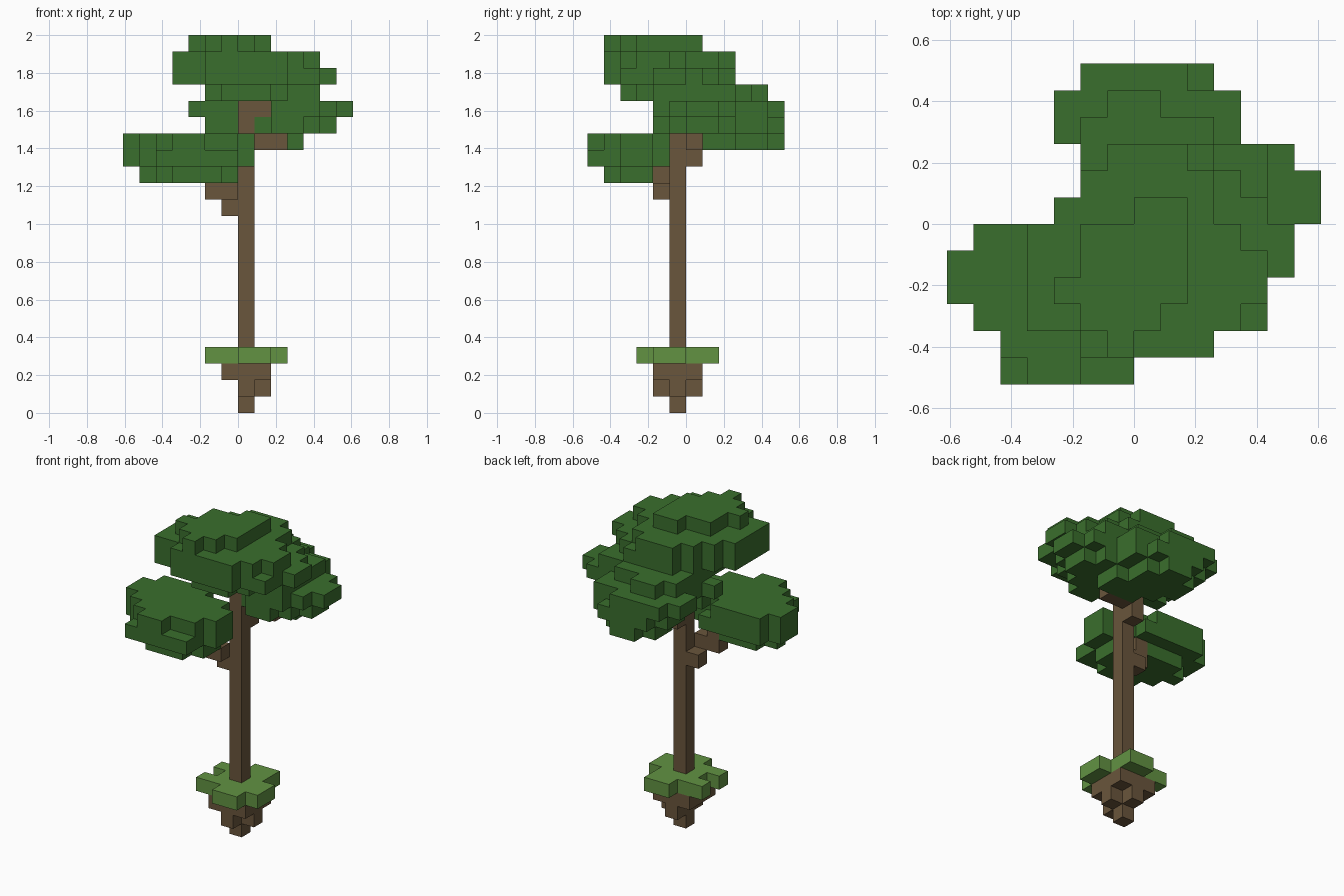
import bpy
import bmesh
from mathutils import Vector

cube = bpy.data.objects.get("Cube")
if cube:
    bpy.data.objects.remove(cube, do_unlink=True)

UNIT = 2 / 23  # edge of one block


def make_material(name, red, green, blue):
    mat = bpy.data.materials.new(name)
    mat.use_nodes = True
    color = (red, green, blue, 1)
    mat.diffuse_color = color
    shader = mat.node_tree.nodes["Principled BSDF"]
    shader.inputs["Base Color"].default_value = color
    shader.inputs["Roughness"].default_value = 0.9
    return mat


bark = make_material("bark brown", 0.144, 0.092, 0.045)
leaf = make_material("leaf green", 0.042, 0.156, 0.026)
grass = make_material("grass green", 0.122, 0.288, 0.055)


def layer(part, level, start, *rows):
    """Fill rows of blocks, each (first x, last x), going back from start."""
    for offset, (first, last) in enumerate(rows):
        for x in range(first, last + 1):
            part.add((x, start + offset, level))


# Root ball: tapers down to a single block
root_ball = {(0, -1, 0)}
layer(root_ball, 1, -2, (0, 0), (0, 1), (0, 0))
layer(root_ball, 2, -2, (-1, 1), (-1, 1), (-1, 1))

# Grass patch with ragged arms
grass_patch = set()
layer(grass_patch, 3, -3, (0, 1), (-2, 2), (-1, 2), (-2, 1), (0, 1))

# Trunk
trunk = set()
for level in range(3, 17):
    layer(trunk, level, -1, (0, 0))

# Branches into the two crowns
low_branch = {(-1, -1, 12)}
layer(low_branch, 13, -2, (-2, -1))
layer(low_branch, 14, -2, (-2, -2))

high_branch = set()
layer(high_branch, 15, 0, (0, 0))
layer(high_branch, 16, 0, (0, 2))
layer(high_branch, 17, -1, (0, 0))
layer(high_branch, 18, -1, (0, 1))

# Low side crown
low_crown = set()
layer(low_crown, 14, -5, (-4, -2), (-5, -1), (-6, -1), (-5, -3))
layer(low_crown, 15, -6, (-5, -1), (-5, -1), (-6, 0), (-7, 0), (-7, -1), (-6, -2))
layer(low_crown, 16, -6, (-4, -3), (-5, -1), (-6, 0), (-7, 0), (-7, -1), (-6, -3))

# Rear crown
rear_crown = set()
layer(rear_crown, 16, 1, (1, 3), (0, 3), (-1, 2), (-1, 2), (0, 1))
layer(rear_crown, 17, -2, (2, 3), (1, 4), (-2, 5), (-1, 5),
      (-1, 4), (-2, 3), (-2, 3), (-1, 2))
layer(rear_crown, 18, -2, (2, 4), (2, 5), (-3, 6), (-2, 6),
      (-2, 5), (-3, 3), (-3, 3), (-2, 1))

# Top crown
top_crown = set()
layer(top_crown, 19, -4, (-1, 1), (-2, 2), (-2, 4), (-2, 4), (-2, 4),
      (-2, 4), (-2, 4), (-2, 2), (-1, 0))
layer(top_crown, 20, -5, (-2, 2), (-4, 4), (-4, 4), (-4, 5), (-4, 5),
      (-3, 4), (-2, 3), (-1, 2))
layer(top_crown, 21, -5, (-2, 2), (-4, 3), (-4, 4), (-4, 4), (-4, 3),
      (-3, 2), (-2, 2), (-1, 1))
layer(top_crown, 22, -5, (-1, -1), (-2, 0), (-3, 1), (-2, 1), (-2, 1), (0, 1))

parts = [
    ("root_ball", root_ball, bark),
    ("trunk", trunk, bark),
    ("low_branch", low_branch, bark),
    ("high_branch", high_branch, bark),
    ("grass_patch", grass_patch, grass),
    ("low_crown", low_crown, leaf),
    ("rear_crown", rear_crown, leaf),
    ("top_crown", top_crown, leaf),
]

# Earlier parts win where blocks overlap
occupied = set()
for name, cells, mat in parts:
    cells -= occupied
    occupied |= cells


def build(name, cells, mat):
    """Skin a set of blocks with its exposed faces and merge flat areas."""
    bm = bmesh.new()
    for cell in sorted(cells):
        center = Vector(cell) + Vector((0.5, 0.5, 0.5))
        for axis in range(3):
            for sign in (-1, 1):
                normal = Vector((0, 0, 0))
                normal[axis] = sign
                if tuple(int(a + b) for a, b in zip(cell, normal)) in occupied:
                    continue
                side = Vector((0, 0, 0))
                side[(axis + 1) % 3] = 0.5
                up = normal.cross(side)
                middle = center + normal / 2
                corners = (-side - up, side - up, side + up, up - side)
                bm.faces.new([bm.verts.new((middle + c) * UNIT) for c in corners])
    bmesh.ops.remove_doubles(bm, verts=bm.verts, dist=UNIT / 100)
    bmesh.ops.dissolve_limit(bm, angle_limit=0.01, verts=bm.verts, edges=bm.edges)
    mesh = bpy.data.meshes.new(name)
    bm.to_mesh(mesh)
    bm.free()
    mesh.materials.append(mat)
    bpy.context.collection.objects.link(bpy.data.objects.new(name, mesh))


for name, cells, mat in parts:
    build(name, cells, mat)
